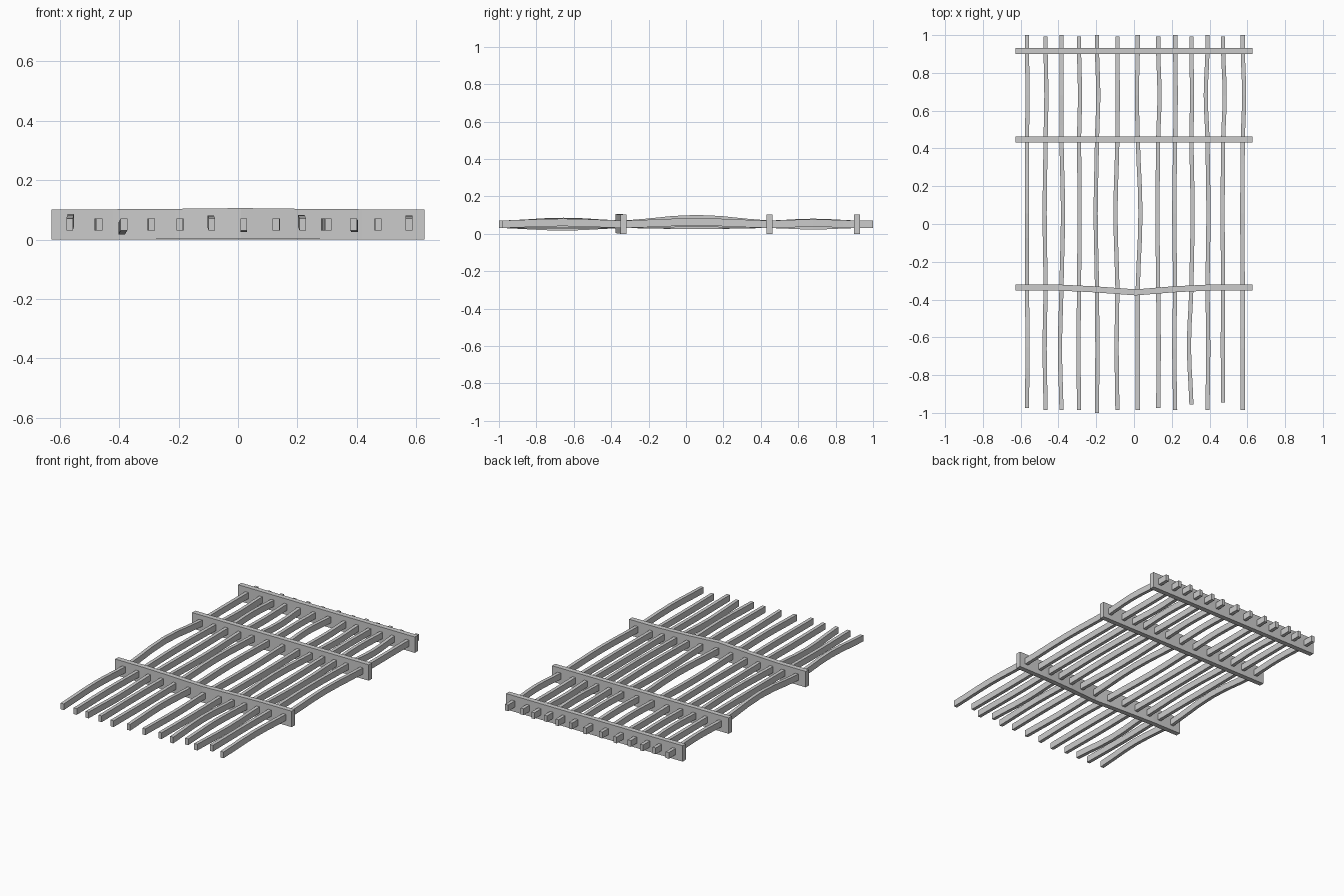
import bpy, bmesh, math

if "Cube" in bpy.data.objects:
    bpy.data.objects.remove(bpy.data.objects["Cube"])


def sweep(name, sections):
    """Skin a list of four-corner cross-sections into a closed bar."""
    bm = bmesh.new()
    rings = [[bm.verts.new(p) for p in s] for s in sections]
    for a, b in zip(rings, rings[1:]):
        for i in range(4):
            j = (i + 1) % 4
            bm.faces.new((a[i], a[j], b[j], b[i]))
    bm.faces.new(rings[0])
    bm.faces.new(rings[-1])
    bmesh.ops.recalc_face_normals(bm, faces=bm.faces)
    mesh = bpy.data.meshes.new(name)
    bm.to_mesh(mesh)
    bm.free()
    obj = bpy.data.objects.new(name, mesh)
    bpy.context.collection.objects.link(obj)


# Crossbars: upright planks, the front one dented forward in the middle
HALF, T, H = 0.628, 0.016, 0.102


def crossbar(name, y, dent=0.0):
    sections = []
    for x, k in ((-HALF, 0), (-0.42, 0.02), (-0.21, 0.4), (0.01, 1),
                 (0.21, 0.4), (0.42, 0.02), (HALF, 0)):
        yy, zz = y - dent * k, 0.15 * dent * k
        sections.append([(x, yy - T, zz), (x, yy + T, zz),
                         (x, yy + T, zz + H), (x, yy - T, zz + H)])
    sweep(name, sections)


BARS = (-0.335, 0.447, 0.915)
crossbar("front_crossbar", BARS[0], 0.027)
crossbar("middle_crossbar", BARS[1])
crossbar("rear_crossbar", BARS[2])

# Slats: x, front end y, sideways bend of front/middle/rear span (thousandths),
# vertical bend of front/middle/rear span (thousandths)
SLATS = [
    (-0.567, -0.975, 4, 0, 4, 15, 30, 4),
    (-0.468, -0.985, -5, -5, 4, 0, 4, -4),
    (-0.384, -0.985, -8, 8, 0, -14, 4, 8),
    (-0.291, -0.985, -3, 3, 5, 0, -5, 0),
    (-0.196, -1.000, 2, -7, 7, 0, 8, -8),
    (-0.088, -0.985, -4, -10, 2, 10, 0, 5),
    (0.020, -0.985, 0, 14, -5, -6, 5, 10),
    (0.128, -0.975, 3, -4, 7, 0, -6, 0),
    (0.218, -0.985, -5, -5, 3, 12, 10, -5),
    (0.304, -0.955, -13, 6, 3, 0, 0, 5),
    (0.389, -0.985, 4, 5, -9, -6, -5, 0),
    (0.472, -0.945, -2, -3, 8, 0, 5, -8),
    (0.576, -0.985, 0, -3, 7, 10, 12, 6),
]
W, D, ZC = 0.011, 0.020, 0.051
for n, (x, y0, fx, mx, rx, fz, mz, rz) in enumerate(SLATS, 1):
    stops = (y0, *BARS)
    path = []
    for i, (bx, bz) in enumerate(((fx, fz), (mx, mz), (rx, rz))):
        for k in range(6):
            t = k / 6
            s = math.sin(math.pi * t) ** 1.5 / 1000
            path.append((x + bx * s, stops[i] + (stops[i + 1] - stops[i]) * t,
                         ZC + bz * s))
    path += [(x, BARS[2], ZC), (x, 1.0 - 0.008 * (n % 2 == 0), ZC)]
    sweep(f"slat_{n:02d}", [[(px - W, py, pz - D), (px + W, py, pz - D),
                             (px + W, py, pz + D), (px - W, py, pz + D)]
                            for px, py, pz in path])
